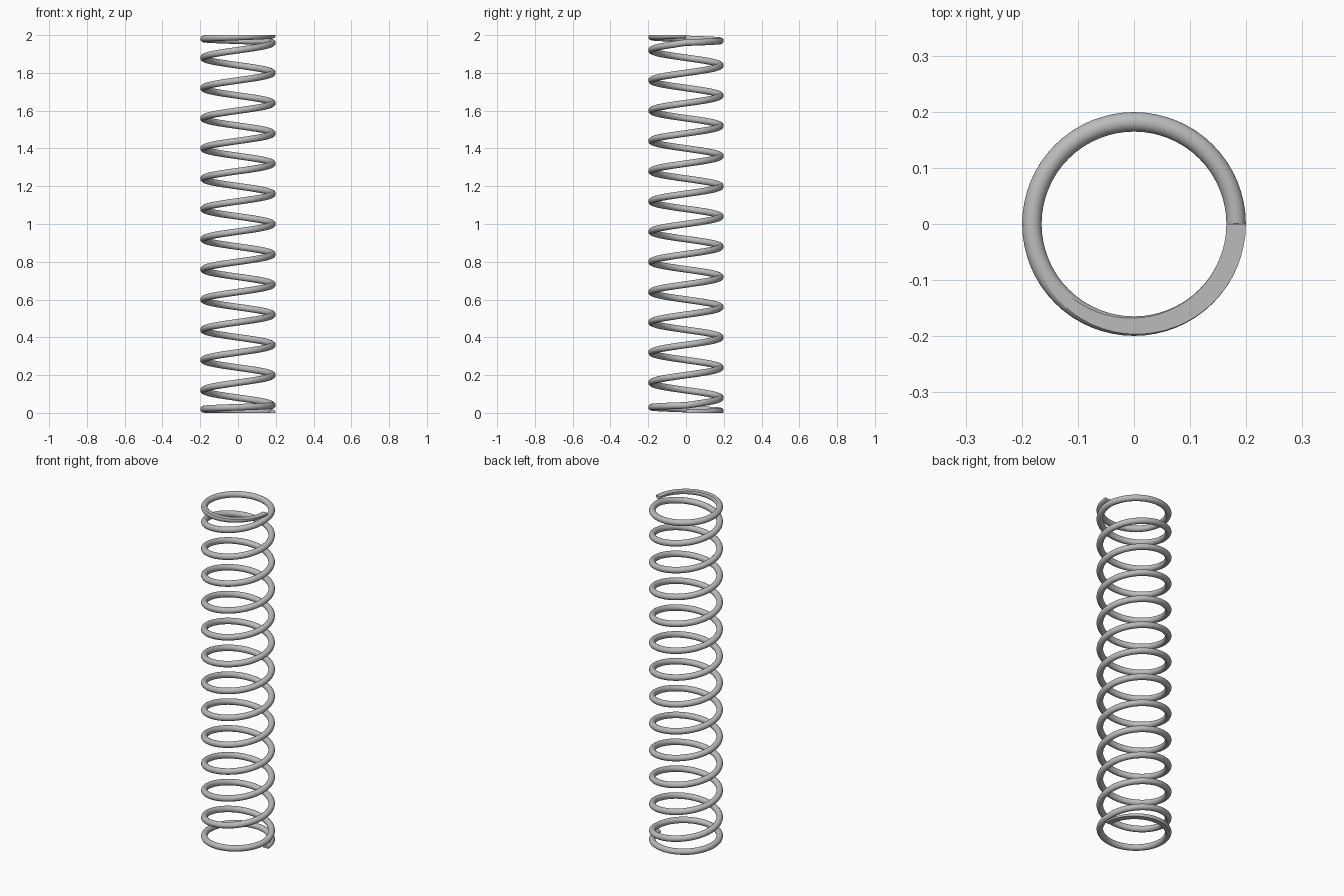
import bpy, bmesh
from math import sin, cos, tau
from mathutils import Vector

cube = bpy.data.objects.get("Cube")
if cube:
    bpy.data.objects.remove(cube, do_unlink=True)

HEIGHT = 2.0
COIL_RADIUS = 0.182
WIRE_RADIUS = 0.0175
END_PITCH = 0.04      # rise of the closed turn at each end
PITCH = 0.16          # rise of each open turn
OPEN_TURNS = 12
STEPS = 64            # rings per turn
SIDES = 24            # sides of the wire


def rise(turn):
    """Height of the wire centre after a number of turns."""
    open_part = min(max(turn - 1, 0), OPEN_TURNS)
    return END_PITCH * (turn - open_part) + PITCH * open_part


def centre(turn):
    a = turn * tau
    return Vector((COIL_RADIUS * cos(a), COIL_RADIUS * sin(a), rise(turn)))


# Sweep the round wire along the helix
bm = bmesh.new()
rings = []
for i in range((OPEN_TURNS + 2) * STEPS + 1):
    t = i / STEPS
    outward = Vector((cos(t * tau), sin(t * tau), 0))
    tangent = (centre(t + 0.5 / STEPS) - centre(t - 0.5 / STEPS)).normalized()
    outward = (outward - tangent * outward.dot(tangent)).normalized()
    upward = outward.cross(tangent)
    ring = []
    for s in range(SIDES):
        a = (s + 0.5) / SIDES * tau
        offset = outward * cos(a) + upward * sin(a)
        ring.append(bm.verts.new(centre(t) + offset * WIRE_RADIUS))
    rings.append(ring)

for lower, upper in zip(rings, rings[1:]):
    for s in range(SIDES):
        n = (s + 1) % SIDES
        bm.faces.new((lower[s], lower[n], upper[n], upper[s]))
bm.faces.new(rings[0])
bm.faces.new(rings[-1])

# Grind both ends flat
for z, direction in ((0, -1), (HEIGHT, 1)):
    cut = bmesh.ops.bisect_plane(
        bm, geom=bm.verts[:] + bm.edges[:] + bm.faces[:], dist=1e-6,
        plane_co=(0, 0, z), plane_no=(0, 0, direction), clear_outer=True)
    rim = [e for e in cut["geom_cut"] if isinstance(e, bmesh.types.BMEdge)]
    bmesh.ops.holes_fill(bm, edges=rim, sides=0)
    for edge in rim:
        edge.smooth = False
bmesh.ops.recalc_face_normals(bm, faces=bm.faces[:])

mesh = bpy.data.meshes.new("coil_spring")
bm.to_mesh(mesh)
bm.free()
spring = bpy.data.objects.new("coil_spring", mesh)
bpy.context.collection.objects.link(spring)

# Plain grey steel
steel = bpy.data.materials.new("grey_steel")
steel.use_nodes = True
steel.diffuse_color = (0.5, 0.5, 0.5, 1)
steel.node_tree.nodes["Principled BSDF"].inputs["Base Color"].default_value = (0.5, 0.5, 0.5, 1)
mesh.materials.append(steel)

# Smooth wire with crisp ground ends
bpy.ops.object.select_all(action="DESELECT")
spring.select_set(True)
bpy.context.view_layer.objects.active = spring
bpy.ops.object.shade_smooth_by_angle()
